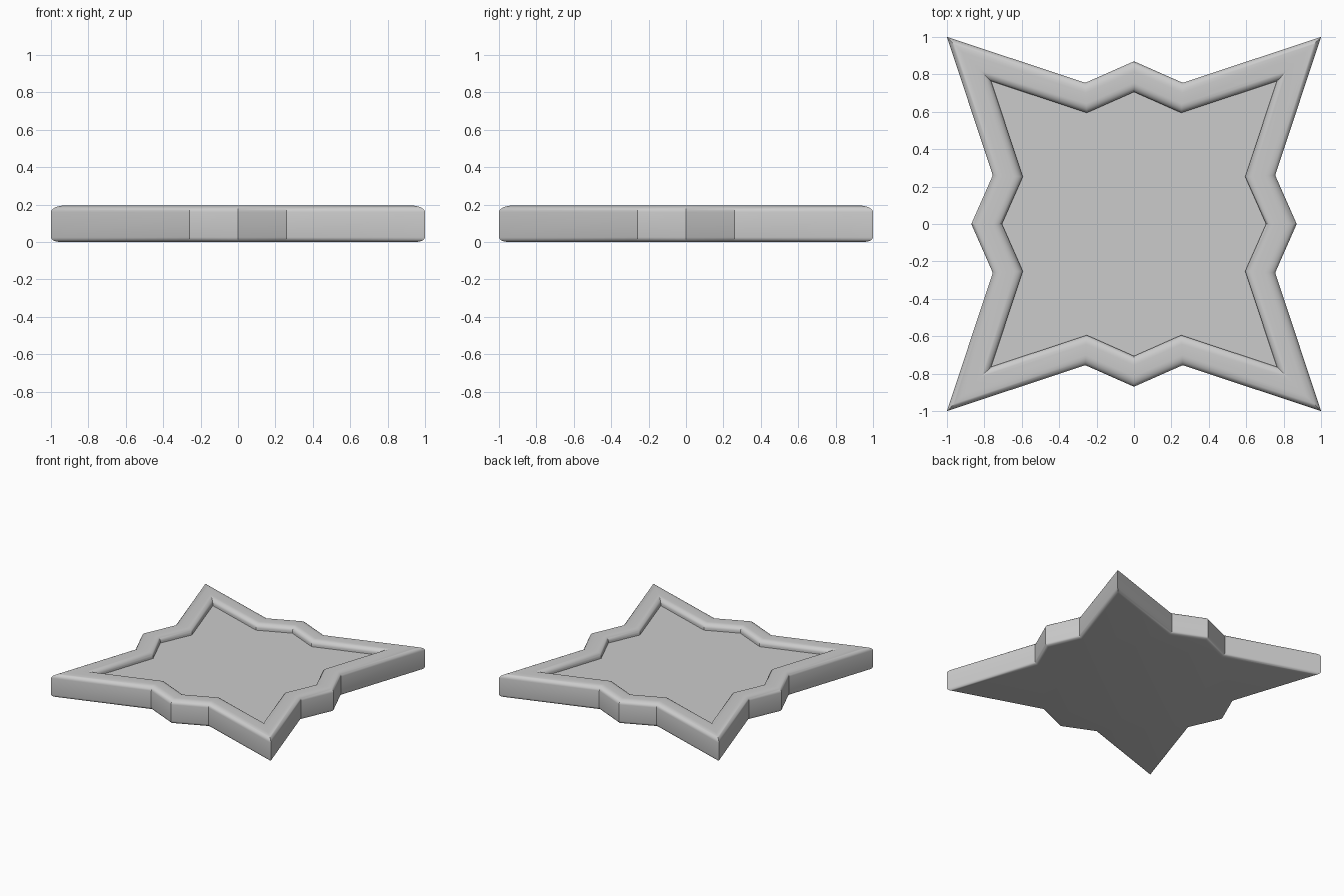
import bpy, bmesh, math
from mathutils import Vector

if "Cube" in bpy.data.objects:
    bpy.data.objects.remove(bpy.data.objects["Cube"])

# Star-shaped outline: one side repeated four times, counter-clockwise
side = [(1, 1), (0.26, 0.755), (0, 0.87), (-0.26, 0.755)]
outline = []
for k in range(4):
    for x, y in side:
        for _ in range(k):
            x, y = -y, x
        outline.append(Vector((x, y)))


def inset(points, d):
    """Mitred inward offset of a counter-clockwise outline."""
    result = []
    n = len(points)
    for i, p in enumerate(points):
        a = (p - points[i - 1]).normalized()
        b = (points[(i + 1) % n] - p).normalized()
        na, nb = Vector((-a.y, a.x)), Vector((-b.y, b.x))
        result.append(p + (na + nb) * (d / (1 + na.dot(nb))))
    return result


def arc(cd, cz, rd, rz, start, end, steps=6):
    """Elliptical piece of the rim section as (inset, height) pairs."""
    angles = [math.radians(start + (end - start) * i / steps) for i in range(steps + 1)]
    return [(cd + rd * math.cos(t), cz + rz * math.sin(t)) for t in angles]


# Rim section: rounded foot, outer wall, rounded top, inner wall to the floor
section = arc(0.03, 0.025, 0.03, 0.025, 270, 180, 4)
section += arc(0.05, 0.16, 0.05, 0.035, 180, 90)
section += arc(0.105, 0.16, 0.045, 0.035, 90, 0)
section += [(0.15, 0.145)]

# Tray: section swept round the outline, closed by base and floor
bm = bmesh.new()
rings = [[bm.verts.new((p.x, p.y, z)) for p in inset(outline, d)] for d, z in section]
n = len(outline)
for lower, upper in zip(rings, rings[1:]):
    for i in range(n):
        j = (i + 1) % n
        bm.faces.new((lower[i], lower[j], upper[j], upper[i]))
caps = [bm.faces.new(rings[0][::-1]), bm.faces.new(rings[-1])]
bmesh.ops.triangulate(bm, faces=caps)
mesh = bpy.data.meshes.new("star_tray")
bm.to_mesh(mesh)
bm.free()

tray = bpy.data.objects.new("star_tray", mesh)
bpy.context.collection.objects.link(tray)
bpy.context.view_layer.objects.active = tray
tray.select_set(True)
bpy.ops.object.shade_smooth_by_angle(angle=math.radians(30))
